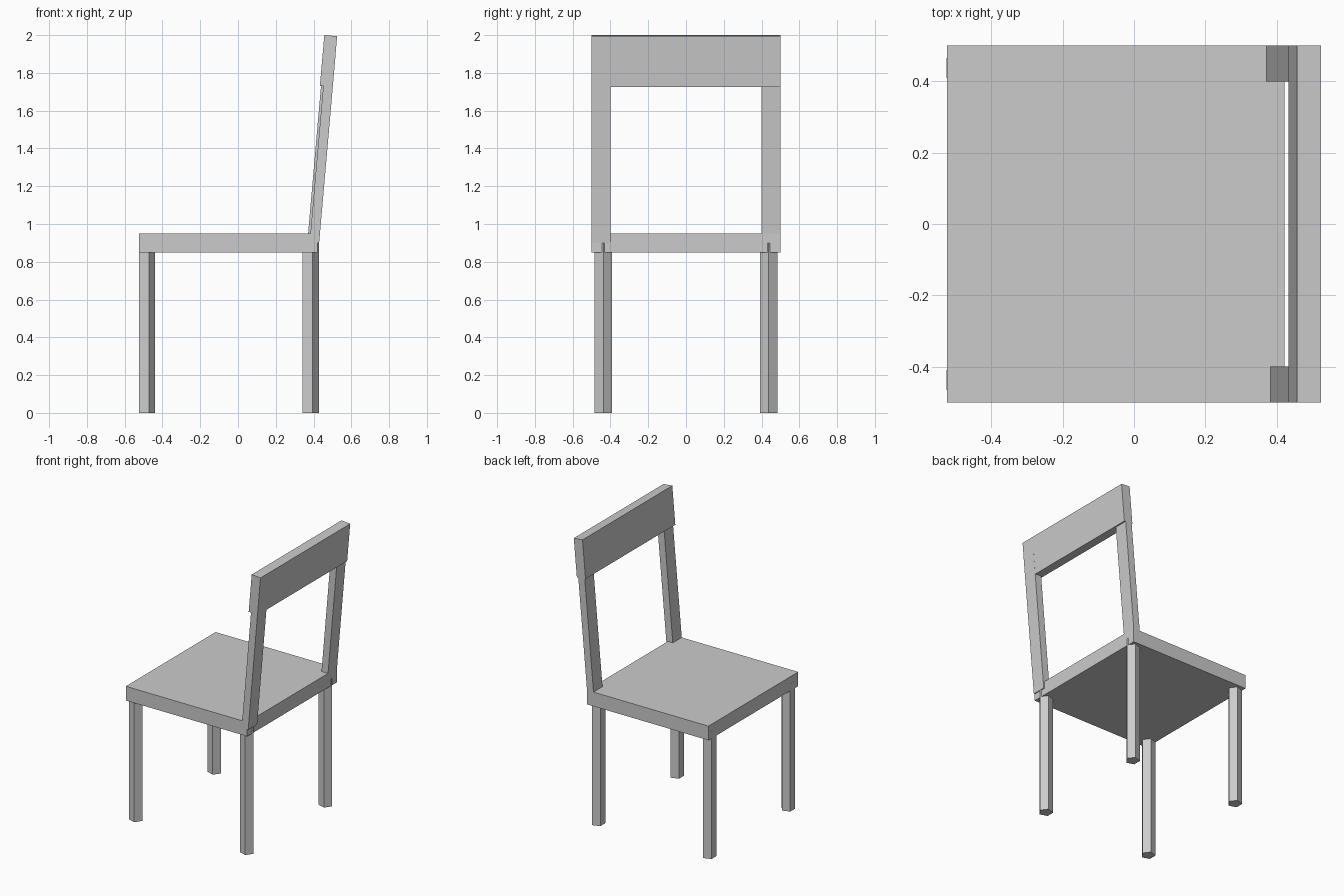
import bpy
import bmesh
import math
from mathutils import Matrix, Vector

cube = bpy.data.objects.get("Cube")
if cube:
    bpy.data.objects.remove(cube, do_unlink=True)

grey = bpy.data.materials.new("plain grey")
grey.use_nodes = True
colour = (0.6, 0.6, 0.6, 1)
grey.diffuse_color = colour
grey.node_tree.nodes["Principled BSDF"].inputs["Base Color"].default_value = colour


def finish(name, bm, matrix):
    bm.transform(matrix)
    bmesh.ops.recalc_face_normals(bm, faces=bm.faces)
    mesh = bpy.data.meshes.new(name)
    bm.to_mesh(mesh)
    bm.free()
    mesh.materials.append(grey)
    obj = bpy.data.objects.new(name, mesh)
    bpy.context.collection.objects.link(obj)


def box(name, low, high, frame=Matrix.Identity(4)):
    """Box between two corners, placed in the given frame."""
    low, high = Vector(low), Vector(high)
    bm = bmesh.new()
    bmesh.ops.create_cube(bm, size=1)
    place = Matrix.Translation((low + high) / 2) @ Matrix.Diagonal((high - low).to_4d())
    finish(name, bm, frame @ place)


def leg(name, x, y, height=0.9, radius=0.0475):
    """Five-sided prism with one edge pointing to +x."""
    bm = bmesh.new()
    ring = [bm.verts.new((radius * math.cos(a), radius * math.sin(a), 0))
            for a in (math.tau * i / 5 for i in range(5))]
    base = bm.faces.new(ring)
    top = bmesh.ops.extrude_face_region(bm, geom=[base], use_keep_orig=True)["geom"]
    bmesh.ops.translate(bm, vec=(0, 0, height),
                        verts=[v for v in top if isinstance(v, bmesh.types.BMVert)])
    finish(name, bm, Matrix.Translation((x, y, 0)))


# Seat
box("seat", (-0.525, -0.5, 0.85), (0.422, 0.5, 0.95))

# Legs, tops sunk into the seat
for end, x in (("front", -0.487), ("back", 0.38)):
    for side, y in (("right", -0.438), ("left", 0.438)):
        leg(f"{end}_{side}_leg", x, y)

# Backrest, leaning out from its top front edge
lean = Matrix.Translation((0.457, 0, 2)) @ Matrix.Rotation(math.radians(5), 4, "Y")
box("top_rail", (0, -0.5, -0.27), (0.068, 0.5, 0), lean)
box("right_post", (0.018, -0.5, -1.1), (0.0685, -0.4, -0.1), lean)
box("left_post", (0.006, 0.4, -1.1), (0.0565, 0.5, -0.1), lean)
